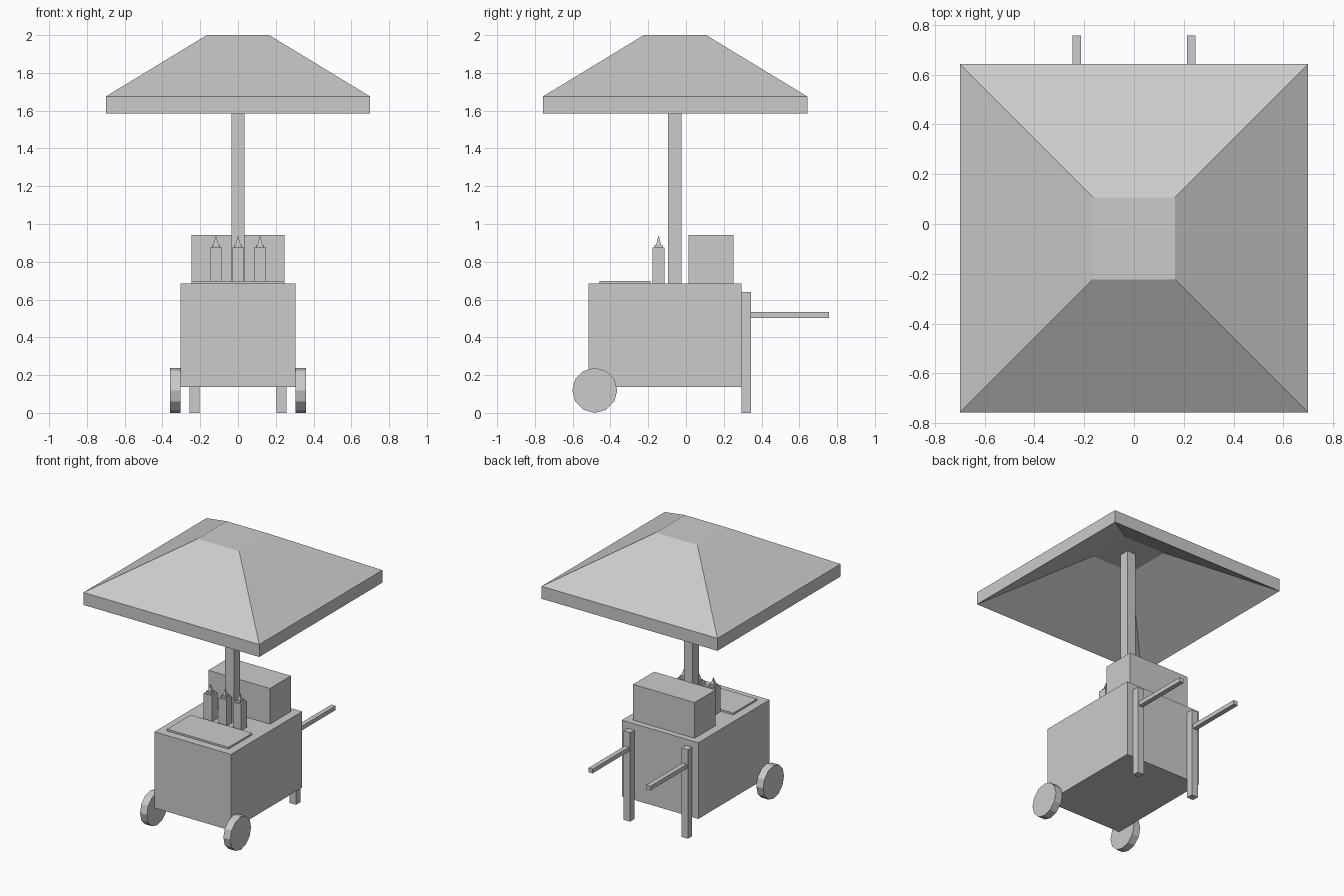
import bpy, bmesh, math
from mathutils import Matrix, Vector

if "Cube" in bpy.data.objects:
    bpy.data.objects.remove(bpy.data.objects["Cube"])


def finish(name, bm):
    bmesh.ops.recalc_face_normals(bm, faces=bm.faces)
    me = bpy.data.meshes.new(name)
    bm.to_mesh(me)
    bm.free()
    ob = bpy.data.objects.new(name, me)
    bpy.context.collection.objects.link(ob)
    return ob


def add_box(bm, x, y, z):
    lo, hi = Vector((x[0], y[0], z[0])), Vector((x[1], y[1], z[1]))
    m = Matrix.Translation((lo + hi) / 2) @ Matrix.Diagonal((*(hi - lo), 1))
    bmesh.ops.create_cube(bm, size=1, matrix=m)


def box(name, x, y, z):
    bm = bmesh.new()
    add_box(bm, x, y, z)
    return finish(name, bm)


# cart body and things on top
box("cart_body", (-.305, .305), (-.515, .295), (.137, .685))
box("storage_box", (-.245, .245), (.013, .252), (.685, .942))
box("serving_tray", (-.245, .245), (-.457, -.188), (.685, .698))
box("canopy_pole", (-.035, .035), (-.096, -.025), (.685, 1.91))

# canopy: square rings joined into a hipped slab, same shape below as above
bm = bmesh.new()
rings = []
for h, z in ((.165, 1.91), (.70, 1.585), (.70, 1.675), (.165, 2.0)):
    rings.append([bm.verts.new((sx * h, sy * h - .058, z))
                  for sx, sy in ((-1, -1), (1, -1), (1, 1), (-1, 1))])
for a, b in zip(rings, rings[1:]):
    for i in range(4):
        j = (i + 1) % 4
        bm.faces.new((a[i], a[j], b[j], b[i]))
bm.faces.new(rings[0])
bm.faces.new(rings[-1])
finish("canopy", bm)

# sauce bottles: square body, cap and pointed nozzle
for i in (-1, 0, 1):
    cx, cy = i * .117, -.145
    bm = bmesh.new()
    for r, z0, z1 in ((.032, .685, .875), (.021, .875, .89)):
        add_box(bm, (cx - r, cx + r), (cy - r, cy + r), (z0, z1))
    bmesh.ops.create_cone(
        bm, cap_ends=True, segments=4, radius1=.019, radius2=0, depth=.05,
        matrix=Matrix.Translation((cx, cy, .915)) @ Matrix.Rotation(math.pi / 4, 4, 'Z'))
    finish(f"sauce_bottle_{i + 2}", bm)

# wheels, legs and handles on both sides
for s, side in ((-1, "left"), (1, "right")):
    bm = bmesh.new()
    bmesh.ops.create_cone(
        bm, cap_ends=True, segments=12, radius1=.119, radius2=.119, depth=.054,
        matrix=Matrix.Translation((s * .332, -.483, .119)) @ Matrix.Rotation(math.pi / 2, 4, 'Y'))
    finish(f"wheel_{side}", bm)
    c = s * .23
    box(f"leg_{side}", (c - .026, c + .026), (.295, .344), (0, .64))
    box(f"handle_{side}", (c - .017, c + .017), (.344, .758), (.503, .533))
